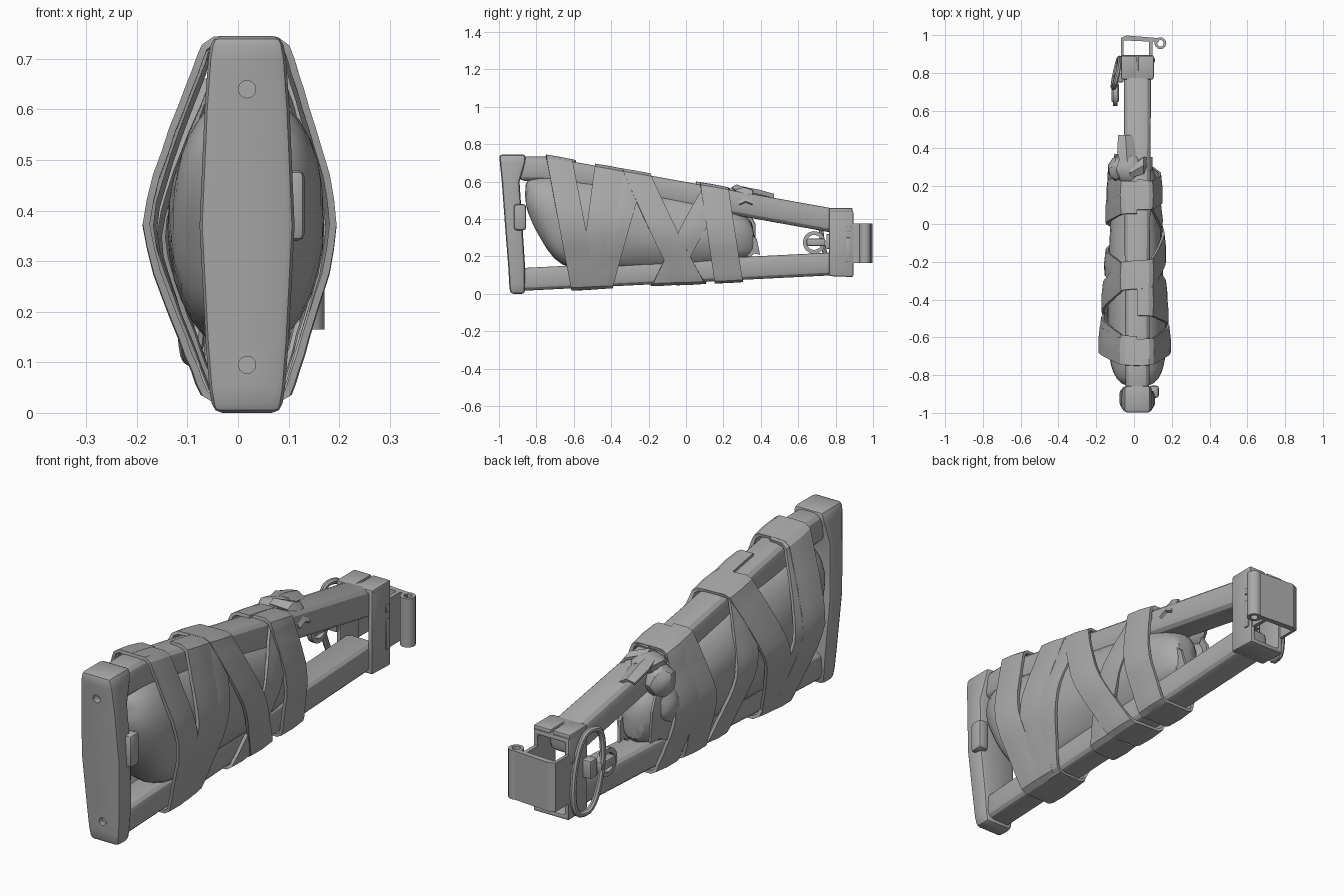
import bpy, bmesh, math, random
from mathutils import Vector, Matrix

random.seed(4)
if "Cube" in bpy.data.objects:
    bpy.data.objects.remove(bpy.data.objects["Cube"])

grey = bpy.data.materials.new("plain grey")
grey.use_nodes = True
grey.diffuse_color = (0.4, 0.4, 0.4, 1)
grey.node_tree.nodes["Principled BSDF"].inputs["Base Color"].default_value = (0.4, 0.4, 0.4, 1)
parts = []
CX = 0.018


def keep(name, data):
    ob = bpy.data.objects.new(name, data)
    bpy.context.collection.objects.link(ob)
    data.materials.append(grey)
    parts.append(ob)
    return ob


def from_bmesh(name, bm):
    bmesh.ops.recalc_face_normals(bm, faces=bm.faces)
    me = bpy.data.meshes.new(name)
    bm.to_mesh(me)
    bm.free()
    return keep(name, me)


def bevel(ob, width, segments=2):
    mod = ob.modifiers.new("bevel", "BEVEL")
    mod.width, mod.segments, mod.limit_method = width, segments, "ANGLE"
    return ob


def loft(name, rings, cyclic=False, closed=True):
    """Skin a row of point rings of equal length."""
    bm = bmesh.new()
    rows = [[bm.verts.new(p) for p in r] for r in rings]
    n = len(rows[0])
    pairs = list(zip(rows, rows[1:])) + ([(rows[-1], rows[0])] if cyclic else [])
    for a, b in pairs:
        for i in range(n if closed else n - 1):
            j = (i + 1) % n
            bm.faces.new((a[i], a[j], b[j], b[i]))
    if closed and not cyclic:
        bm.faces.new(rows[0])
        bm.faces.new(rows[-1])
    return from_bmesh(name, bm)


def box(name, x, y, z, width=0.006):
    rings = [[(x[0], y[0], c), (x[0], y[1], c), (x[1], y[1], c), (x[1], y[0], c)] for c in z]
    return bevel(loft(name, rings), width)


def rect(y, hw, z0, z1):
    return [(CX - hw, y, z0), (CX + hw, y, z0), (CX + hw, y, z1), (CX - hw, y, z1)]


def circle(centre, r, axis, n=20):
    pts = []
    for i in range(n):
        a = math.tau * i / n
        p = [r * math.cos(a), r * math.sin(a)]
        p.insert("xyz".index(axis), 0)
        pts.append(Vector(centre) + Vector(p))
    return pts


def top(y):
    return min(0.735, 0.598 - 0.18 * y)


def bottom(y):
    return max(0.014, 0.06 + 0.05 * y)


# Butt plate: z, front y, back y, half width
plate = loft("butt_plate", [
    [(CX - w, f, z), (CX + w, f, z), (CX + w, b, z), (CX - w, b, z)] for z, f, b, w in (
        (0.0, -0.94, -0.86, 0.067), (0.05, -0.945, -0.86, 0.075), (0.14, -0.95, -0.86, 0.082),
        (0.37, -0.968, -0.875, 0.094), (0.6, -0.985, -0.89, 0.084),
        (0.7, -0.995, -0.86, 0.077), (0.745, -1.0, -0.855, 0.069))])
bevel(plate, 0.018, 2)
cutters = []
for z in (0.095, 0.64):
    y = -0.94 - 0.058 * z
    cut = loft("screw_hole_cutter", [circle((CX, y + d, z), 0.017, "y") for d in (-0.1, 0.02)])
    cut.hide_render = True
    cutters.append(cut)
    mod = plate.modifiers.new("hole", "BOOLEAN")
    mod.object, mod.operation = cut, "DIFFERENCE"
box("plate_lug", (0.08, 0.132), (-0.92, -0.855), (0.34, 0.48), 0.015)

# Two long stock tubes
bevel(loft("upper_tube", [rect(y, w, top(y) - 0.13, top(y))
                          for y, w in ((-0.9, 0.062), (-0.75, 0.064), (0.82, 0.072))]), 0.035, 3)
bevel(loft("lower_tube", [rect(y, w, bottom(y), bottom(y) + 0.122)
                          for y, w in ((-0.9, 0.062), (-0.75, 0.064), (0.82, 0.072))]), 0.03, 3)

# Hollow mount at the far end, with collar, plates and screws
bevel(loft("mount_sleeve", [rect(0.765, 0.086, 0.095, 0.46), rect(0.895, 0.086, 0.09, 0.443),
                            rect(0.895, 0.064, 0.112, 0.42), rect(0.765, 0.064, 0.115, 0.437)],
           cyclic=True), 0.009)
for side in (-1, 1):
    x = CX + side * 0.084
    for z0, z1 in ((0.33, 0.36), (0.17, 0.3)):
        box("mount_catch", (x - 0.008, x + 0.008), (0.855, 0.88), (z0, z1), 0.004)
    box("mount_top_plate", sorted((CX + side * 0.004, CX + side * 0.087)), (0.77, 0.89), (0.435, 0.459), 0.006)

# Hinge bracket and its barrel
outline = [(-0.068, 0.885), (-0.068, 0.985), (-0.04, 0.998), (0.13, 0.984), (0.13, 0.962), (0.097, 0.966),
           (0.097, 0.885), (0.08, 0.885), (0.08, 0.966), (-0.055, 0.972), (-0.055, 0.885)]
loft("hinge_bracket", [[(x, y, z) for x, y in outline] for z in (0.165, 0.375)])
loft("hinge_barrel", [circle((0.14, 0.957, z), r, "z") for r, z in
                      ((0.031, 0.165), (0.031, 0.375), (0.017, 0.375), (0.017, 0.165))], cyclic=True)

# Wire sling loop with its swivel on the -x side
curve = bpy.data.curves.new("sling_loop", "CURVE")
curve.dimensions, curve.bevel_depth, curve.bevel_resolution = "3D", 0.013, 2
spline = curve.splines.new("POLY")
spline.points.add(31)
for i, p in enumerate(spline.points):
    a = math.tau * i / 32
    c, s = math.cos(a), math.sin(a)
    dy = 0.07 * math.copysign(abs(c) ** 0.7, c)
    p.co = (-0.093 + 0.25 * dy, 0.8 + dy - 0.03 * s, 0.275 + 0.17 * s, 1)
spline.use_cyclic_u = True
keep("sling_loop", curve)
loft("swivel_ring", [circle((x, 0.685, 0.275), r, "x", 24) for r, x in
                     ((0.06, -0.11), (0.06, -0.088), (0.04, -0.088), (0.04, -0.11))], cyclic=True)
box("swivel_clip", (-0.12, -0.08), (0.645, 0.745), (0.255, 0.295), 0.008)
box("swivel_mount", (-0.105, -0.055), (0.75, 0.8), (0.24, 0.32), 0.008)

# Lumpy padding between the tubes: y, low z, high z, half width
pad = []
for y, z0, z1, hw in ((-0.86, 0.46, 0.6, 0.06), (-0.82, 0.36, 0.63, 0.12), (-0.74, 0.21, 0.65, 0.155),
                      (-0.68, 0.13, 0.65, 0.16), (-0.55, 0.11, 0.63, 0.158), (-0.42, 0.11, 0.61, 0.154),
                      (-0.25, 0.12, 0.58, 0.152), (-0.08, 0.12, 0.55, 0.145), (0.08, 0.13, 0.51, 0.138),
                      (0.2, 0.15, 0.48, 0.126), (0.3, 0.18, 0.44, 0.1), (0.37, 0.2, 0.4, 0.06)):
    ring = []
    for i in range(16):
        a = math.tau * i / 16
        k = random.uniform(0.92, 1.04)
        ring.append((0.006 - 0.018 * min(y, 0) + hw * k * math.sin(a), y + random.uniform(-0.012, 0.012),
                     (z0 + z1) / 2 + k * (z1 - z0) / 2 * math.cos(a)))
    pad.append(ring)
loft("padding", pad).modifiers.new("soft", "SUBSURF").levels = 1


def wrap(y, a, grow):
    """Point of the wrapped lens outline at length y and angle a from the top."""
    c, s = math.cos(a), math.sin(a)
    half = (top(y) - bottom(y)) / 2
    z = (top(y) + bottom(y)) / 2 + (half + grow * 0.3) * max(-1, min(1, 1.04 * c))
    x = (0.056 + grow) * max(-1, min(1, 3 * s))
    bulge = max(0, 1.02 - math.sqrt(c * c + 0.04)) / 0.82
    x += math.copysign((0.075 - 0.055 * y) * bulge, s)
    return (0.004 + 0.013 * abs(c) + x, y, max(0.009, z))


def strap(name, keys, width, grow):
    """Band winding half a turn from each key y to the next, +x side first."""
    rows, steps = [], 24
    for i in range((len(keys) - 1) * steps + 1):
        k = min(i // steps, len(keys) - 2)
        a = math.pi * i / steps
        f = (1 - math.cos(a - math.pi * k)) / 2
        y = keys[k] + (keys[k + 1] - keys[k]) * f
        g = grow + 0.0015 * i / steps + random.uniform(-0.0012, 0.0012)
        rows.append([wrap(y + d * width, a, g + 0.004 * (1 - abs(2 * d))) for d in (-0.5, -0.25, 0, 0.25, 0.5)])
    mod = loft(name, rows, closed=False).modifiers.new("thickness", "SOLIDIFY")
    mod.thickness, mod.offset = 0.014, 0


# Cloth straps wound over everything
strap("inner_strap", [0.17, -0.12, -0.28, -0.46, -0.66], 0.13, 0.007)
strap("butt_strap", [-0.68, -0.54, -0.68], 0.14, 0.014)
strap("long_strap", [-0.41, -0.5, -0.27, 0.03, 0.13], 0.15, 0.012)
strap("end_strap", [0.15, 0.23, 0.15], 0.15, 0.016)


# Knot with loose cloth ends
def lump(name, centre, size):
    bm = bmesh.new()
    bmesh.ops.create_icosphere(bm, subdivisions=2, radius=1)
    for v in bm.verts:
        v.co *= random.uniform(0.85, 1.08)
    bmesh.ops.transform(bm, matrix=Matrix.Translation(centre) @ Matrix.Diagonal((*size, 1)), verts=bm.verts)
    from_bmesh(name, bm)


def flap(name, path, width, side):
    """Thin tapering tail of cloth along a path, spread along a side direction."""
    rows = []
    for i, p in enumerate(path):
        p, s = Vector(p), Vector(side).normalized() * width * (0.6, 1, 0.8)[i] / 2
        rows.append([p - s, p + Vector((0, 0, 0.015)), p + s])
    loft(name, rows, closed=False).modifiers.new("thickness", "SOLIDIFY").thickness = 0.012


lump("knot", (-0.08, 0.29, 0.47), (0.06, 0.075, 0.075))
lump("knot_fold", (-0.03, 0.29, 0.535), (0.07, 0.08, 0.04))
lump("knot_low_fold", (-0.095, 0.27, 0.36), (0.045, 0.065, 0.075))
flap("knot_top_tail", [(-0.03, 0.28, 0.56), (-0.04, 0.38, 0.545), (-0.045, 0.47, 0.52)], 0.1, (1, 0, -0.2))
flap("knot_side_tail", [(-0.1, 0.28, 0.46), (-0.115, 0.31, 0.36), (-0.1, 0.32, 0.22)], 0.13, (0.2, 1, 0.2))
flap("knot_over_tail", [(-0.02, 0.27, 0.57), (0.05, 0.31, 0.555), (0.098, 0.32, 0.48)], 0.09, (0, 1, 0))
flap("cloth_end", [(0.07, 0.27, 0.36), (0.06, 0.34, 0.28), (0.05, 0.365, 0.2)], 0.08, (0, 1, 0.3))

# Bake the modifiers, drop the cutters, shade
bpy.ops.object.select_all(action="DESELECT")
for ob in parts:
    ob.select_set(True)
bpy.context.view_layer.objects.active = plate
bpy.ops.object.convert(target="MESH")
for cut in cutters:
    bpy.data.objects.remove(cut)
bpy.ops.object.shade_smooth_by_angle(angle=math.radians(28))
